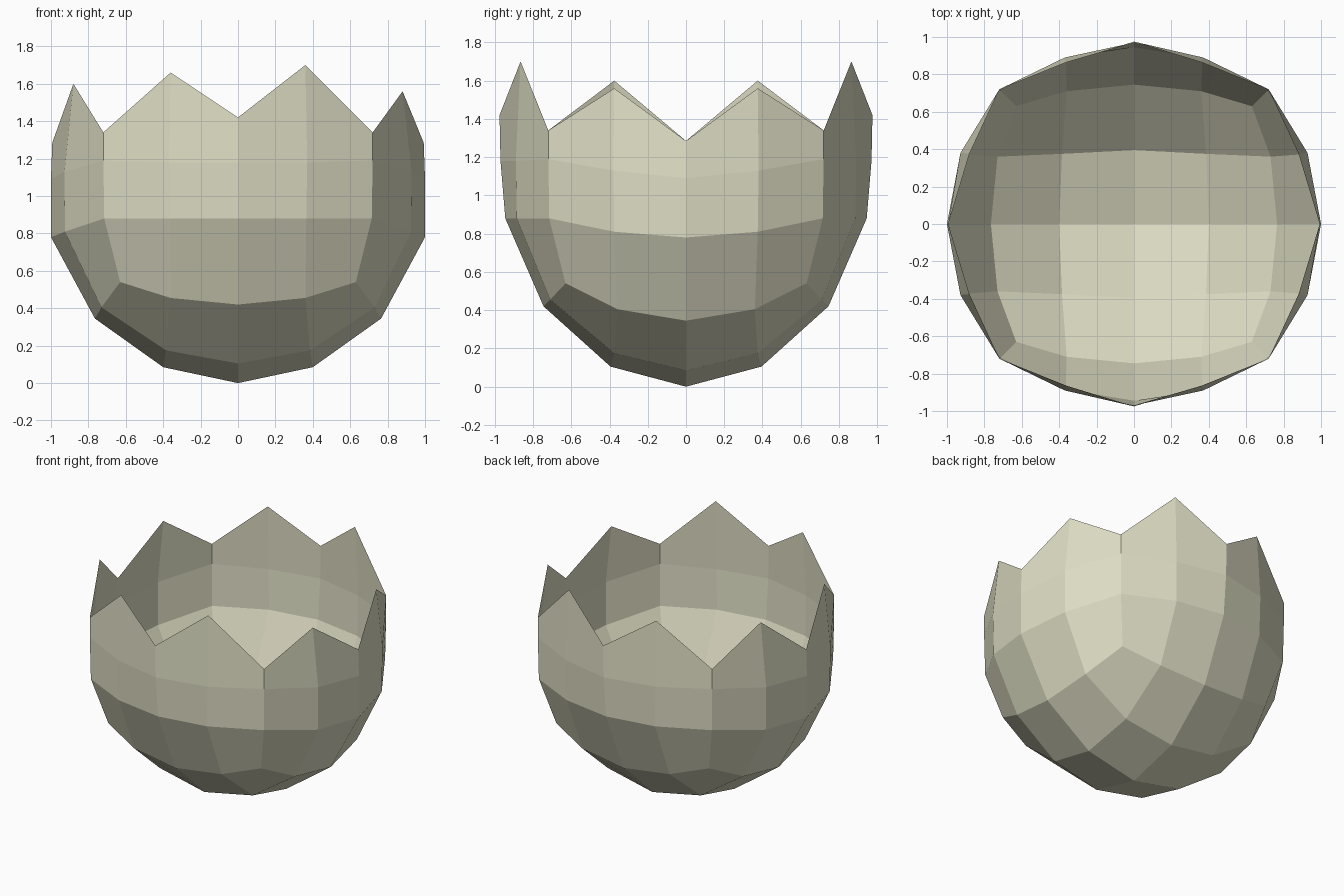
import bpy
import bmesh

if "Cube" in bpy.data.objects:
    bpy.data.objects.remove(bpy.data.objects["Cube"])

# One cream shell colour
cream = bpy.data.materials.new("cream shell")
cream.diffuse_color = (0.73, 0.72, 0.55, 1)
cream.use_nodes = True
cream.node_tree.nodes["Principled BSDF"].inputs["Base Color"].default_value = cream.diffuse_color

# One quarter of the rounded bottom: a 3 x 3 grid, mirrored to 5 x 5
BOTTOM = {
    (0, 0): (0, 0, 0), (1, 0): (.40, 0, .085), (2, 0): (.765, 0, .345),
    (0, 1): (0, .395, .105), (1, 1): (.385, .375, .175), (2, 1): (.73, .36, .405),
    (0, 2): (0, .745, .42), (1, 2): (.36, .71, .455), (2, 2): (.63, .63, .54),
}
# Quarter rings of the wall, keyed like the border of the bottom grid
BORDER = [(0, 2), (1, 2), (2, 2), (2, 1), (2, 0)]
RINGS = [
    [(0, .945, .88), (.365, .885, .88), (.715, .715, .88), (.925, .375, .81), (1, 0, .78)],
    [(0, .97, 1.18), (.37, .89, 1.18), (.72, .72, 1.19), (.928, .38, 1.13), (1, 0, 1.09)],
    [(0, .975, 1.42), (.36, .865, 1.70), (.72, .72, 1.34), (.88, .375, 1.56), (.993, 0, 1.285)],
]


def sign(n):
    return -1 if n < 0 else 1


def mirrored(table, i, j):
    x, y, z = table[abs(i), abs(j)]
    return [x * sign(i), y * sign(j), z]


bm = bmesh.new()

# Bottom cap
span = range(-2, 3)
cap = {(i, j): bm.verts.new(mirrored(BOTTOM, i, j)) for i in span for j in span}
for i in range(-2, 2):
    for j in range(-2, 2):
        bm.faces.new([cap[i, j], cap[i, j + 1], cap[i + 1, j + 1], cap[i + 1, j]])

# Walk counter-clockwise round the border of the cap
loop = ([(i, -2) for i in range(-2, 2)] + [(2, j) for j in range(-2, 2)]
        + [(i, 2) for i in range(2, -2, -1)] + [(-2, j) for j in range(2, -2, -1)])

# Wall rings, ending in the jagged broken rim
lower = [cap[k] for k in loop]
for level, ring in enumerate(RINGS):
    table = dict(zip(BORDER, ring))
    upper = []
    for i, j in loop:
        p = mirrored(table, i, j)
        if level == 2 and i < 0:      # peaks on the left differ slightly
            if abs(i) == 1:
                p[2] -= .04
            elif abs(j) == 1:
                p[2] += .04
        upper.append(bm.verts.new(p))
    for k in range(16):
        n = (k + 1) % 16
        bm.faces.new([lower[k], lower[n], upper[n], upper[k]])
    lower = upper

bm.normal_update()
mesh = bpy.data.meshes.new("broken_eggshell")
bm.to_mesh(mesh)
bm.free()
mesh.materials.append(cream)
shell = bpy.data.objects.new("broken_eggshell", mesh)
bpy.context.collection.objects.link(shell)
